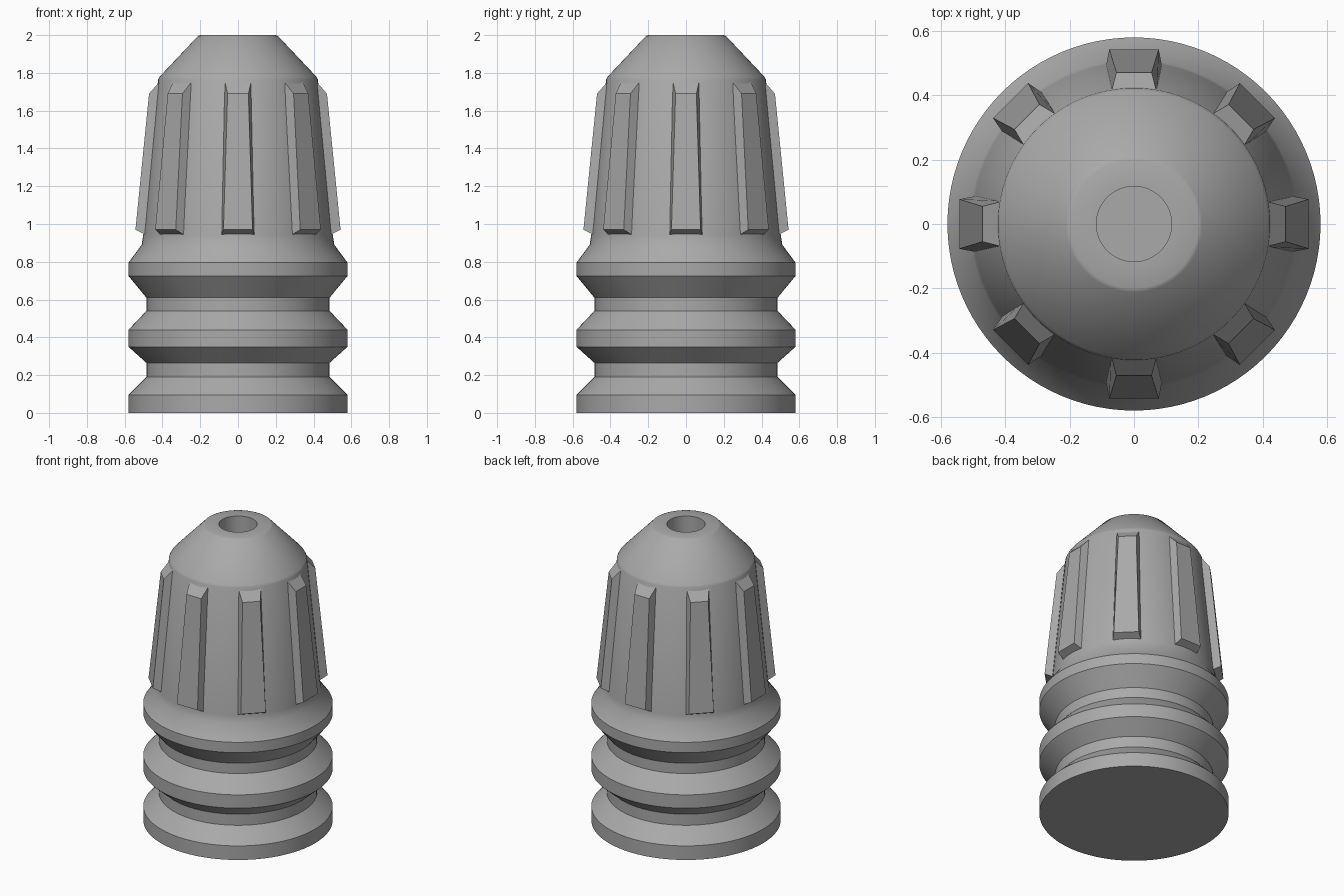
import bpy, bmesh, math
from mathutils import Matrix, Vector

cube = bpy.data.objects.get("Cube")
if cube:
    bpy.data.objects.remove(cube, do_unlink=True)

SEGMENTS = 96
RIBS = 8

grey = bpy.data.materials.new("plain grey")
grey.use_nodes = True
GREY = (0.4, 0.4, 0.4, 1)
grey.diffuse_color = GREY
grey.node_tree.nodes["Principled BSDF"].inputs["Base Color"].default_value = GREY


def finish(name, bm, smooth):
    bmesh.ops.recalc_face_normals(bm, faces=bm.faces)
    mesh = bpy.data.meshes.new(name)
    bm.to_mesh(mesh)
    bm.free()
    mesh.materials.append(grey)
    obj = bpy.data.objects.new(name, mesh)
    bpy.context.collection.objects.link(obj)
    if smooth:
        bpy.ops.object.select_all(action="DESELECT")
        obj.select_set(True)
        bpy.context.view_layer.objects.active = obj
        bpy.ops.object.shade_smooth_by_angle(angle=math.radians(30))
    return obj


# Turned body: grooved base, tapered sleeve, conical nose and blind hole
profile = [
    (0, 0), (0.58, 0), (0.58, 0.095), (0.485, 0.19), (0.485, 0.265),
    (0.58, 0.35), (0.58, 0.44), (0.485, 0.54), (0.485, 0.61),
    (0.58, 0.725), (0.58, 0.795), (0.51, 0.89), (0.502, 0.94),
    (0.423, 1.765), (0.415, 1.78), (0.212, 1.995), (0.2, 2),
    (0.117, 2), (0.117, 1.7), (0, 1.7),
]
bm = bmesh.new()
verts = [bm.verts.new((r, 0, z)) for r, z in profile]
edges = [bm.edges.new(pair) for pair in zip(verts, verts[1:])]
bmesh.ops.spin(bm, geom=verts + edges, cent=(0, 0, 0), axis=(0, 0, 1),
               angle=math.tau, steps=SEGMENTS, use_duplicate=False)
bmesh.ops.remove_doubles(bm, verts=bm.verts, dist=0.0001)
finish("body", bm, True)


# Grip ribs: tapered bars with sloped sides and ends, around the sleeve
def add_rib(bm, turn):
    # (half width, radius, height) for the buried base and the outer face
    base = [(0.088, 0.485, 0.94), (0.072, 0.405, 1.765)]
    outer = [(0.077, 0.543, 0.97), (0.055, 0.471, 1.69)]

    def ring(ends):
        (w0, r0, z0), (w1, r1, z1) = ends
        corners = [(-w0, -r0, z0), (w0, -r0, z0), (w1, -r1, z1), (-w1, -r1, z1)]
        return [bm.verts.new(turn @ Vector(c)) for c in corners]

    a, b = ring(base), ring(outer)
    bm.faces.new(a)
    bm.faces.new(b)
    for i in range(4):
        j = (i + 1) % 4
        bm.faces.new((a[i], a[j], b[j], b[i]))


for i in range(RIBS):
    bm = bmesh.new()
    add_rib(bm, Matrix.Rotation(math.tau * i / RIBS, 3, "Z"))
    finish(f"grip_rib_{i + 1}", bm, False)
